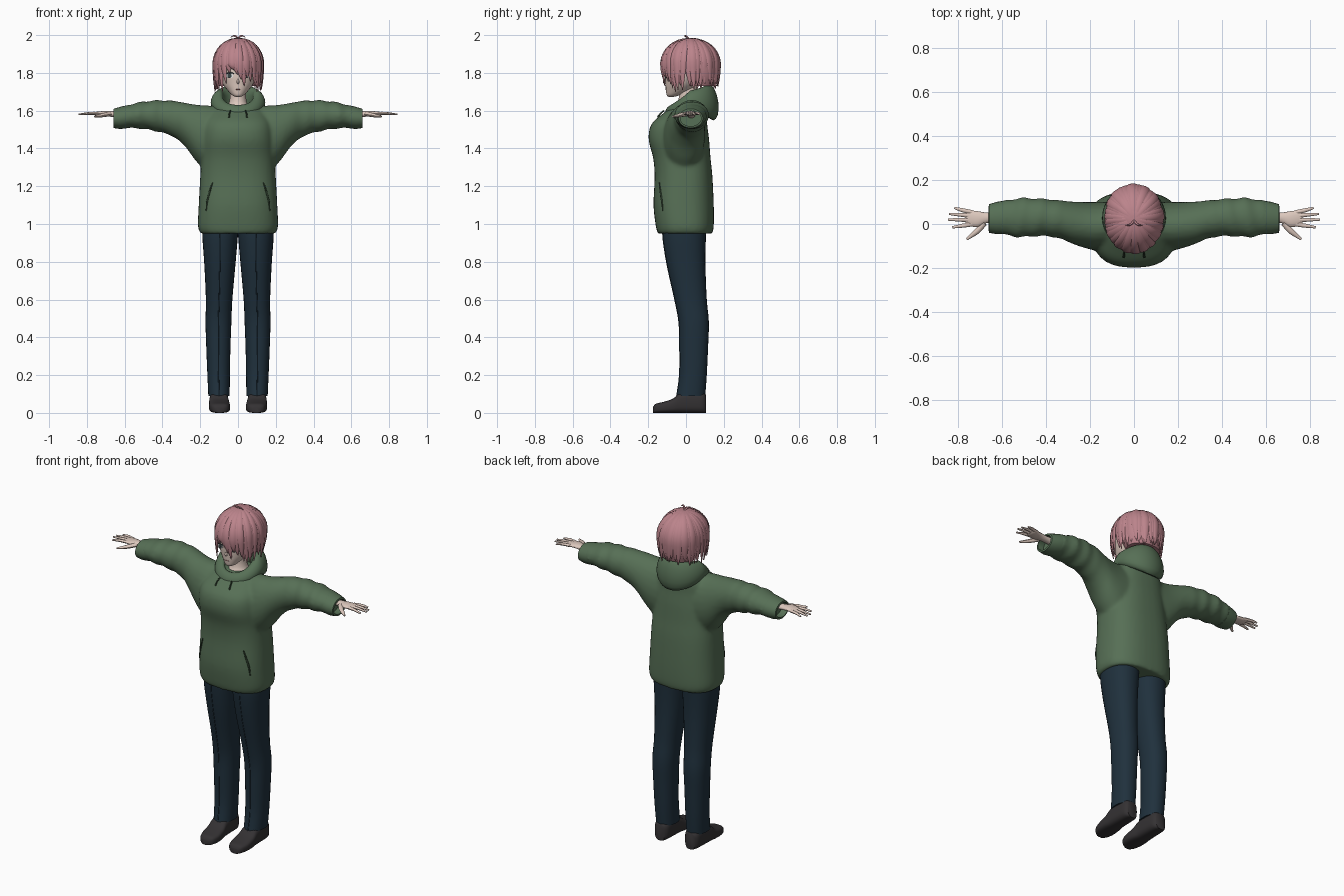
import bpy, bmesh, math, random
from mathutils import Vector

random.seed(4)
cube = bpy.data.objects.get("Cube")
if cube:
    bpy.data.objects.remove(cube)


def material(name, r, g, b):
    m = bpy.data.materials.new(name)
    m.diffuse_color = (r, g, b, 1)
    m.use_nodes = True
    m.node_tree.nodes["Principled BSDF"].inputs["Base Color"].default_value = (r, g, b, 1)
    return m


SKIN = material("skin", .72, .58, .51)
PINK = material("pink hair", .5, .23, .26)
GREEN = material("green cloth", .094, .16, .092)
DARK_GREEN = material("dark green seam", .03, .055, .03)
NAVY = material("navy denim", .014, .03, .046)
BLACK = material("charcoal shoe", .034, .031, .033)
WHITE = material("eye white", .8, .8, .8)
IRIS = material("dark iris", .04, .06, .06)
LIP = material("lip", .35, .13, .12)


def fill(rows, steps):
    """Smooth in-between rows through the given rows."""
    out = []
    for i in range(len(rows) - 1):
        p = [rows[max(0, min(len(rows) - 1, i + k))] for k in (-1, 0, 1, 2)]
        for s in range(steps):
            t = s / steps
            out.append([b + .5 * t * (c - a + t * (2*a - 5*b + 4*c - d + t * (3*(b - c) + d - a)))
                        for a, b, c, d in zip(*p)])
    return out + [list(rows[-1])]


def oval(c, u, v, p=2, n=24):
    """Closed superellipse around c with half-axis vectors u and v."""
    pts = []
    for i in range(n):
        a = math.tau * i / n
        cs, sn = math.cos(a), math.sin(a)
        pts.append(Vector(c) + Vector(u) * math.copysign(abs(cs) ** (2 / p), cs)
                   + Vector(v) * math.copysign(abs(sn) ** (2 / p), sn))
    return pts


def stack(axis, rows, p=2, steps=4, n=24):
    """Rings along an axis; each row is position, then low/high on the other two axes."""
    i = "xyz".index(axis)
    j, k = [q for q in range(3) if q != i]
    rings = []
    for pos, lo1, hi1, lo2, hi2 in fill(rows, steps):
        c, u, v = Vector(), Vector(), Vector()
        c[i], c[j], c[k] = pos, (lo1 + hi1) / 2, (lo2 + hi2) / 2
        u[j], v[k] = (hi1 - lo1) / 2, (hi2 - lo2) / 2
        rings.append(oval(c, u, v, p, n))
    return rings


def tube(points, radii, flat=1, steps=3, n=8):
    """Tapered tube through points, flattened vertically by flat."""
    rows = fill([(*p, r) for p, r in zip(points, radii)], steps)
    rings = []
    for i, row in enumerate(rows):
        a, b = rows[max(i - 1, 0)], rows[min(i + 1, len(rows) - 1)]
        d = (Vector(b[:3]) - Vector(a[:3])).normalized()
        side = d.cross(Vector((0, 0, 1)) if abs(d.z) < .9 else Vector((0, 1, 0))).normalized()
        rings.append(oval(row[:3], side * row[3], side.cross(d) * row[3] * flat, n=n))
    return rings


def build(name, groups, mat, mirror=1, closed=False, angle=50):
    """Skin each group of rings into one object."""
    bm = bmesh.new()
    for rings in groups:
        vs = [[bm.verts.new((p.x * mirror, p.y, p.z)) for p in r] for r in rings]
        n = len(vs[0])
        for a, b in zip(vs, vs[1:] + vs[:1] if closed else vs[1:]):
            for i in range(n):
                bm.faces.new((a[i], a[(i + 1) % n], b[(i + 1) % n], b[i]))
        if not closed:
            bm.faces.new(vs[0])
            bm.faces.new(vs[-1])
    bmesh.ops.recalc_face_normals(bm, faces=bm.faces)
    me = bpy.data.meshes.new(name)
    bm.to_mesh(me)
    bm.free()
    me.materials.append(mat)
    for f in me.polygons:
        f.use_smooth = True
    me.set_sharp_from_angle(angle=math.radians(angle))
    ob = bpy.data.objects.new(name, me)
    bpy.context.collection.objects.link(ob)
    return ob


SIDES = (("left", 1), ("right", -1))

# Hoodie: torso and sleeves fused into one soft surface
torso = [(.95, .2, -.15, .14), (.99, .212, -.16, .147), (1.1, .208, -.172, .147),
         (1.25, .2, -.166, .14), (1.35, .194, -.174, .13), (1.45, .19, -.198, .122),
         (1.53, .18, -.182, .112), (1.59, .15, -.115, .11), (1.63, .11, -.06, .1)]
sleeve = [(.06, -.1, .1, 1.27, 1.625), (.16, -.12, .1, 1.28, 1.628), (.22, -.11, .1, 1.33, 1.632),
          (.28, -.09, .102, 1.41, 1.642), (.34, -.065, .108, 1.46, 1.652), (.42, -.055, .115, 1.488, 1.655),
          (.52, -.06, .118, 1.505, 1.645), (.61, -.045, .1, 1.508, 1.622)]
arm = stack("x", sleeve, steps=5)
for ring in arm:
    mid = sum(ring, Vector()) / len(ring)
    fold = max(0, min(1, (mid.x - .3) * 8)) * .05
    for p in ring:
        p += (p - mid) * fold * math.sin(p.x * 75 + p.y * 14)
body = stack("z", [(z, -w, w, f, b) for z, w, f, b in torso], p=2.5, n=40)
arm_r = [[Vector((-p.x, p.y, p.z)) for p in r] for r in arm]
hoodie = build("hoodie", [body, arm, arm_r], GREEN)
remesh = hoodie.modifiers.new("fuse", "REMESH")
remesh.mode = "VOXEL"
remesh.voxel_size = .01
remesh.use_smooth_shade = True
smooth = hoodie.modifiers.new("soften", "SMOOTH")
smooth.factor = .5
smooth.iterations = 7

# Hood lying around the neck, deep at the back
hood = []
for i in range(48):
    a = math.tau * i / 48
    b = (1 - math.cos(a)) / 2
    out = Vector((math.sin(a), -math.cos(a), 0))
    c = (.112 * out.x, .022 + .11 * out.y, 1.6 + .06 * min(1, 2 * b) - .015 * max(0, 2 * b - 1))
    hood.append(oval(c, out * (.021 + .018 * b), Vector((0, 0, .03 + .066 * b * b)) - out * .012, n=16))
build("hood", [hood], GREEN, closed=True)


def on_torso(x, z):
    w, f, b = next((Vector(r[1:]).lerp(Vector(s[1:]), (z - r[0]) / (s[0] - r[0]))
                    for r, s in zip(torso, torso[1:]) if z <= s[0]))
    return (x, (f + b) / 2 - (b - f) / 2 * (1 - (abs(x) / w) ** 2.5) ** .4, z)


for side, s in SIDES:
    # Hollow cuff, pocket slit and drawstring end
    cuff = stack("x", [(.59, -.046, .106, 1.506, 1.628), (.625, -.046, .1, 1.503, 1.62),
                       (.658, -.04, .09, 1.508, 1.61), (.66, -.03, .08, 1.518, 1.6),
                       (.62, -.03, .08, 1.518, 1.6)], steps=1)
    build(side + "_cuff", [cuff], GREEN, s)
    slit = [on_torso(x, z) for x, z in ((.135, 1.22), (.15, 1.17), (.163, 1.12), (.168, 1.07))]
    build(side + "_pocket_slit", [tube(slit, (.003, .005, .005, .003))], DARK_GREEN, s)
    cord = [(.04, -.116, 1.6), (.045, -.135, 1.585), (.047, -.15, 1.565)]
    build(side + "_drawstring", [tube(cord, (.004, .004, .005))], DARK_GREEN, s)

    # Hand with four fingers and a thumb
    palm = stack("x", [(.61, .005, .05, 1.56, 1.598), (.67, .004, .052, 1.567, 1.597),
                       (.71, -.014, .058, 1.572, 1.598), (.75, -.008, .062, 1.574, 1.594),
                       (.765, .0, .055, 1.579, 1.59)], n=16)
    hand = [palm]
    for y, spread, tip in ((-.001, -.014, .825), (.018, .002, .845), (.036, .01, .84), (.053, .02, .815)):
        hand.append(tube([(.735, y, 1.585), (.78, y + spread * .5, 1.586), (tip, y + spread, 1.58)],
                         (.01, .009, .005), .85))
    hand.append(tube([(.68, .005, 1.582), (.71, -.03, 1.577), (.735, -.05, 1.572), (.76, -.07, 1.569)],
                     (.014, .013, .01, .005), .85))
    build(side + "_hand", hand, SKIN, s)

    # Trouser leg with a raised front crease
    leg = [(.09, .044, .157, -.05, .102), (.2, .043, .162, -.035, .11), (.35, .04, .168, -.034, .117),
           (.48, .035, .172, -.038, .121), (.6, .03, .17, -.06, .11), (.78, .014, .178, -.1, .103),
           (.92, .002, .188, -.122, .105), (1, -.005, .19, -.125, .11)]
    build(side + "_trouser_leg", [stack("z", leg, p=2.2, n=28)], NAVY, s)
    crease = [((r[1] + r[2]) / 2, r[3] + .001, r[0]) for r in leg]
    build(side + "_crease", [tube(crease, [.003] * len(leg))], NAVY, s)

    # Shoe
    shoe = [(-.175, .075, .12, 0, .03), (-.16, .053, .139, 0, .048), (-.12, .042, .152, 0, .058),
            (-.07, .044, .154, 0, .075), (-.03, .05, .152, 0, .105), (.03, .052, .15, 0, .115),
            (.085, .056, .146, 0, .11), (.106, .07, .132, 0, .095)]
    build(side + "_shoe", [stack("y", shoe, p=3.2, n=28)], BLACK, s)

    # Eye and brow plates
    slope = Vector((.96, .28, 0))
    for part, mat, lift, wide, tall in (("eye_white", WHITE, 0, .021, .013), ("iris", IRIS, .003, .011, .013)):
        plate = [oval((.045, y - lift, 1.785), slope * wide, (0, 0, tall)) for y in (-.098, -.104)]
        build(side + "_" + part, [plate], mat, s)
    brow = [(.022, -.111, 1.797), (.045, -.107, 1.801), (.068, -.095, 1.794)]
    build(side + "_lash", [tube(brow, (.002, .004, .002))], IRIS, s)

# Neck, head, nose and mouth
neck = [(1.55, -.09, .09, -.075, .08), (1.6, -.075, .075, -.07, .075),
        (1.65, -.045, .045, -.04, .06), (1.75, -.043, .043, -.04, .06)]
build("neck", [stack("z", neck)], SKIN)
skull = [(1.673, .012, -.092, -.065), (1.683, .032, -.102, -.03), (1.71, .058, -.107, .03),
         (1.745, .083, -.109, .07), (1.79, .097, -.112, .1), (1.85, .1, -.105, .12),
         (1.91, .08, -.07, .1), (1.95, .03, -.01, .05)]
build("head", [stack("z", [(z, -w, w, f, b) for z, w, f, b in skull])], SKIN)
build("nose", [tube([(0, -.105, 1.775), (0, -.116, 1.752), (0, -.105, 1.743)], (.003, .007, .004))], SKIN)
build("mouth", [tube([(x, -.106, 1.712) for x in (-.014, 0, .014)], (.001, .002, .001))], LIP)

# Hair cap
cap = [(1.73, .1, .0, .155), (1.78, .12, -.03, .171), (1.84, .127, -.06, .176), (1.88, .124, -.112, .172),
       (1.93, .105, -.094, .15), (1.965, .068, -.05, .105), (1.983, .025, 0, .05)]
build("hair_cap", [stack("z", [(z, -w, w, f, b) for z, w, f, b in cap], n=32)], PINK)


def lock(a, tip, width, sway=0, grow=1):
    """Flat tapered strand that follows the skull, then hangs to its tip."""
    rings, n = [], 14
    for i in range(n + 1):
        t = i / n
        phi = min(t / .6, 1) * math.pi / 2
        hang = max(0, (t - .6) / .4)
        b = a + sway * t * t
        out = Vector((math.sin(b), -math.cos(b), 0))
        r = (.08 + .92 * math.sin(phi)) * (1 - .06 * hang * hang) * grow
        c = Vector((.129 * r * out.x, .025 + .151 * r * out.y,
                    1.845 + .136 * math.cos(phi) * grow + (tip - 1.845) * hang))
        w = width * min(1, .2 + 1.5 * t) * (1 - t ** 4) + .001
        rings.append(oval(c, Vector((-out.y, out.x, 0)) * w, out * (.002 + w * .25), n=8))
    return rings


# Side and back locks, then the fringe
locks = []
for i in range(30):
    a = .85 + (math.tau - 1.7) * i / 29
    side = abs(math.sin(a)) ** 3
    locks.append(lock(a, random.uniform(1.715, 1.75) - .015 * side, random.uniform(.018, .026),
                      random.uniform(-.1, .1), random.uniform(.985, 1.03)))
build("hair_locks", locks, PINK)
fringe = ((-.85, 1.7, .02), (-.65, 1.745, .02), (-.48, 1.8, .02), (-.3, 1.815, .022), (-.14, 1.79, .022),
          (.02, 1.765, .023), (.16, 1.73, .022), (.3, 1.775, .022), (.46, 1.755, .021),
          (.64, 1.74, .02), (.85, 1.7, .02))
build("hair_fringe", [lock(a, z, w, .12, 1 + .025 * (i % 2)) for i, (a, z, w) in enumerate(fringe)], PINK)

# Stray curls on the crown
for side, s in SIDES:
    curl = [(.0, .02, 1.975), (.008, .005, 1.99), (.022, -.005, 1.997), (.038, -.005, 1.988)]
    build(side + "_crown_curl", [tube(curl, (.005, .005, .004, .001))], PINK, s)
